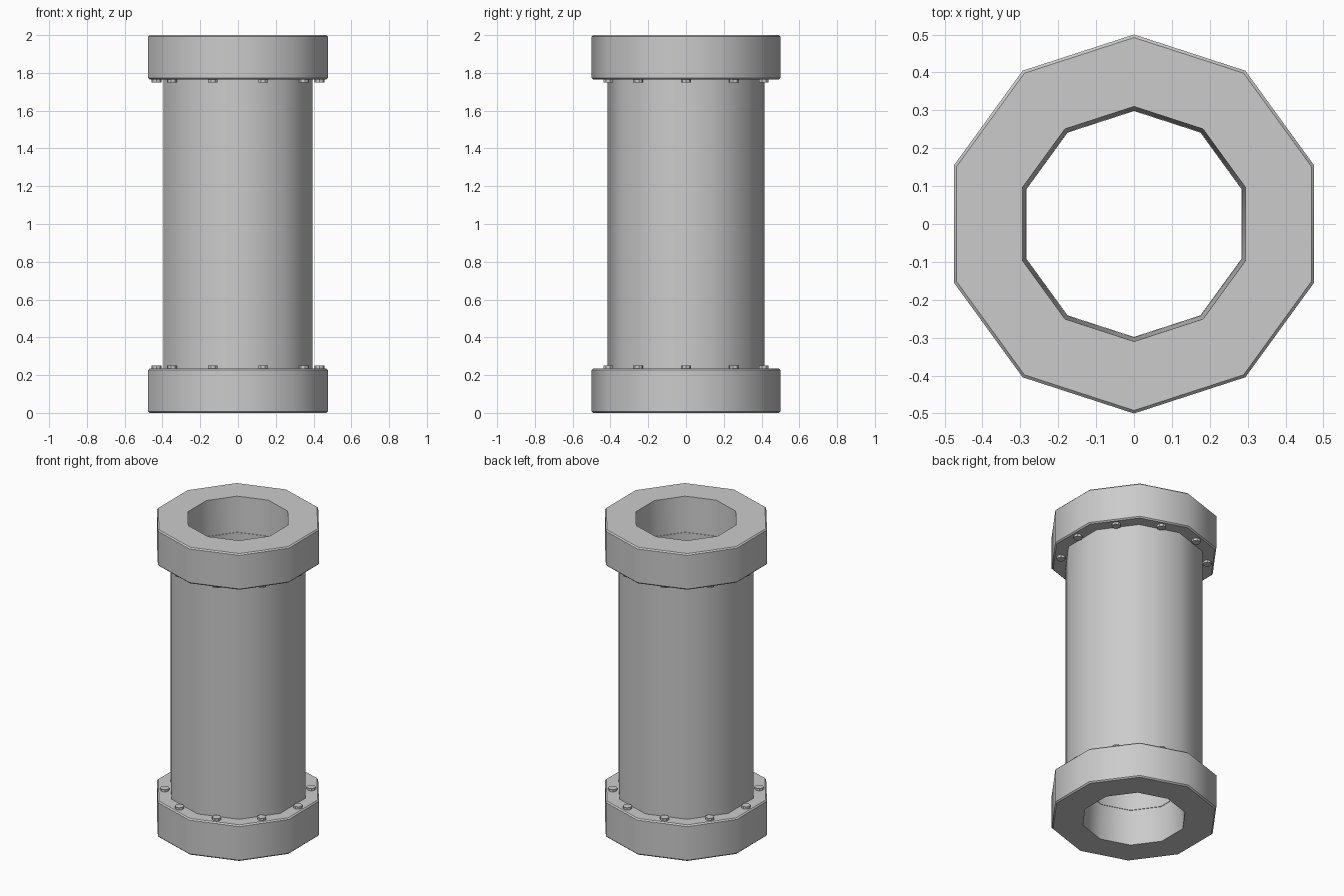
import bpy
import bmesh
import math

cube = bpy.data.objects.get("Cube")
if cube:
    bpy.data.objects.remove(cube, do_unlink=True)

SIDES = 10
STEP = math.tau / SIDES

steel = bpy.data.materials.new("light grey steel")
steel.use_nodes = True
steel.diffuse_color = (0.6, 0.6, 0.6, 1)
steel.node_tree.nodes["Principled BSDF"].inputs["Base Color"].default_value = (0.6, 0.6, 0.6, 1)


def finish(name, bm):
    bmesh.ops.recalc_face_normals(bm, faces=bm.faces)
    mesh = bpy.data.meshes.new(name)
    bm.to_mesh(mesh)
    bm.free()
    mesh.materials.append(steel)
    obj = bpy.data.objects.new(name, mesh)
    bpy.context.collection.objects.link(obj)
    bpy.ops.object.select_all(action="DESELECT")
    obj.select_set(True)
    bpy.context.view_layer.objects.active = obj
    bpy.ops.object.shade_smooth_by_angle(angle=math.radians(40))
    return obj


def ring(name, profile):
    """Sweep a closed (radius, height) profile around z, one corner on the y axis."""
    bm = bmesh.new()
    loops = []
    for i in range(SIDES):
        a = math.pi / 2 + i * STEP
        loops.append([bm.verts.new((r * math.cos(a), r * math.sin(a), z)) for r, z in profile])
    n = len(profile)
    for i in range(SIDES):
        p, q = loops[i], loops[(i + 1) % SIDES]
        for j in range(n):
            k = (j + 1) % n
            bm.faces.new((p[j], q[j], q[k], p[k]))
    return finish(name, bm)


def bolt(name, angle, z):
    bm = bmesh.new()
    bmesh.ops.create_cone(bm, cap_ends=True, segments=8, radius1=0.027, radius2=0.027, depth=0.03)
    obj = finish(name, bm)
    obj.location = (0.432 * math.cos(angle), 0.432 * math.sin(angle), z)
    obj.rotation_euler.z = angle


# Tube between the flanges
ring("pipe", [(0.415, 0.2), (0.415, 1.8), (0.298, 1.77), (0.298, 0.23)])

# Chamfered end flange, mirrored for the other end
B = 0.008
half = [(0.31, 0), (0.5 - B, 0), (0.5, B), (0.5, 0.235 - B), (0.5 - B, 0.235), (0.3, 0.235)]
ring("bottom_flange", half)
ring("top_flange", [(r, 2 - z) for r, z in half])

# Bolts at the middle of each flange side
for i in range(SIDES):
    bolt(f"bottom_bolt_{i + 1}", i * STEP, 0.235)
    bolt(f"top_bolt_{i + 1}", i * STEP, 1.765)
